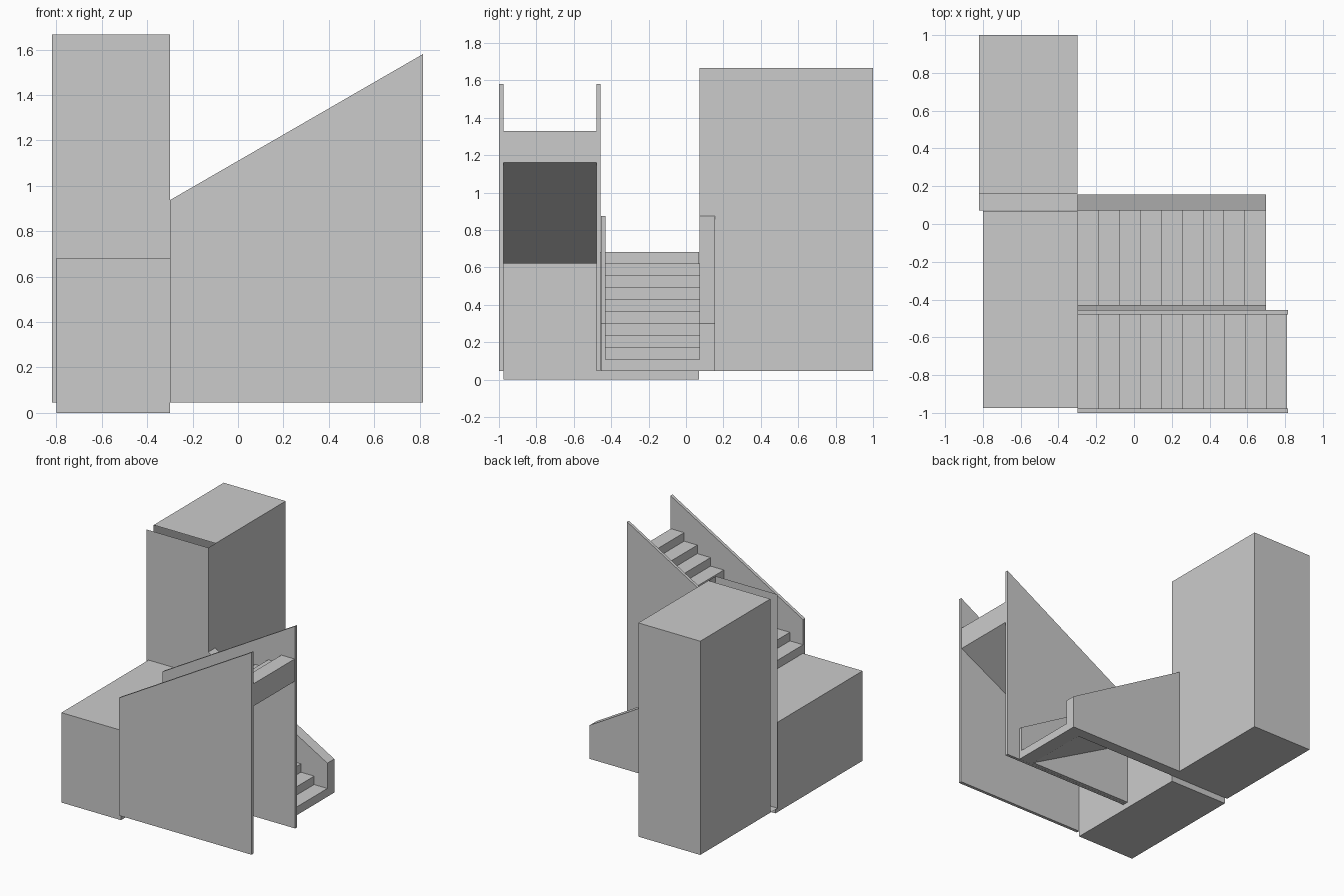
import bpy, bmesh

if "Cube" in bpy.data.objects:
    bpy.data.objects.remove(bpy.data.objects["Cube"])


def make_object(name, bm):
    mesh = bpy.data.meshes.new(name)
    bm.to_mesh(mesh)
    bm.free()
    ob = bpy.data.objects.new(name, mesh)
    bpy.context.collection.objects.link(ob)
    return ob


def extrude_profile(name, profile, y0, y1):
    """Solid made from an XZ outline swept from y0 to y1."""
    bm = bmesh.new()
    face = bm.faces.new([bm.verts.new((x, y0, z)) for x, z in profile])
    new = bmesh.ops.extrude_face_region(bm, geom=[face])["geom"]
    verts = [v for v in new if isinstance(v, bmesh.types.BMVert)]
    bmesh.ops.translate(bm, verts=verts, vec=(0, y1 - y0, 0))
    bmesh.ops.recalc_face_normals(bm, faces=bm.faces)
    return make_object(name, bm)


def flight(name, x0, x1, z0, rise, steps, under_x, under_z, y0, y1):
    """Stepped top, flat foot and sloped underside, climbing from x0 to x1."""
    run = (x1 - x0) / steps
    profile = [(x0, z0)]
    z = z0
    for i in range(steps):
        z = rise[0] + i * (rise[1] - rise[0]) / (steps - 1)
        profile += [(x0 + i * run, z), (x0 + (i + 1) * run, z)]
    profile += [(x1, under_z), (under_x, z0)]
    return extrude_profile(name, profile, y0, y1)


BASE = 0.045

# Landing between the two flights
extrude_profile("landing", [(-0.8, 0), (-0.3, 0), (-0.3, 0.682), (-0.8, 0.682)], -0.975, 0.07)

# Lower flight climbs towards -x, upper flight towards +x
flight("lower_flight", 0.7, -0.3, BASE, (0.108, 0.62), 9, 0.589, 0.526, -0.43, 0.072)
flight("upper_flight", -0.3, 0.81, 0.62, (0.746, 1.33), 10, -0.189, 1.16, -0.976, -0.476)

# Side walls of the lower flight
lower_wall = [(-0.3, BASE), (0.7, BASE), (0.7, 0.3), (-0.3, 0.875)]
extrude_profile("lower_wall_outer", lower_wall, 0.072, 0.155)
extrude_profile("lower_wall_inner", lower_wall, -0.455, -0.43)

# Side walls of the upper flight
upper_wall = [(-0.3, BASE), (0.814, BASE), (0.814, 1.58), (-0.3, 0.937)]
extrude_profile("upper_wall_outer", upper_wall, -1.0, -0.976)
extrude_profile("upper_wall_inner", upper_wall, -0.478, -0.456)

# Tall hollow block: top and left sides stop short of the front panel
L, R, F, S, B, T = -0.82, -0.3, 0.072, 0.16, 1.0, 1.667
bm = bmesh.new()
for quad in (
    [(L, F, BASE), (R, F, BASE), (R, F, T), (L, F, T)],      # front
    [(R, B, BASE), (L, B, BASE), (L, B, T), (R, B, T)],      # back
    [(R, F, BASE), (R, B, BASE), (R, B, T), (R, F, T)],      # right
    [(L, B, BASE), (L, S, BASE), (L, S, T), (L, B, T)],      # left
    [(L, S, T), (R, S, T), (R, B, T), (L, B, T)],            # top
    [(L, B, BASE), (R, B, BASE), (R, F, BASE), (L, F, BASE)],  # floor
):
    bm.faces.new([bm.verts.new(p) for p in quad])
bmesh.ops.remove_doubles(bm, verts=bm.verts, dist=0.0001)
make_object("tall_block", bm)
